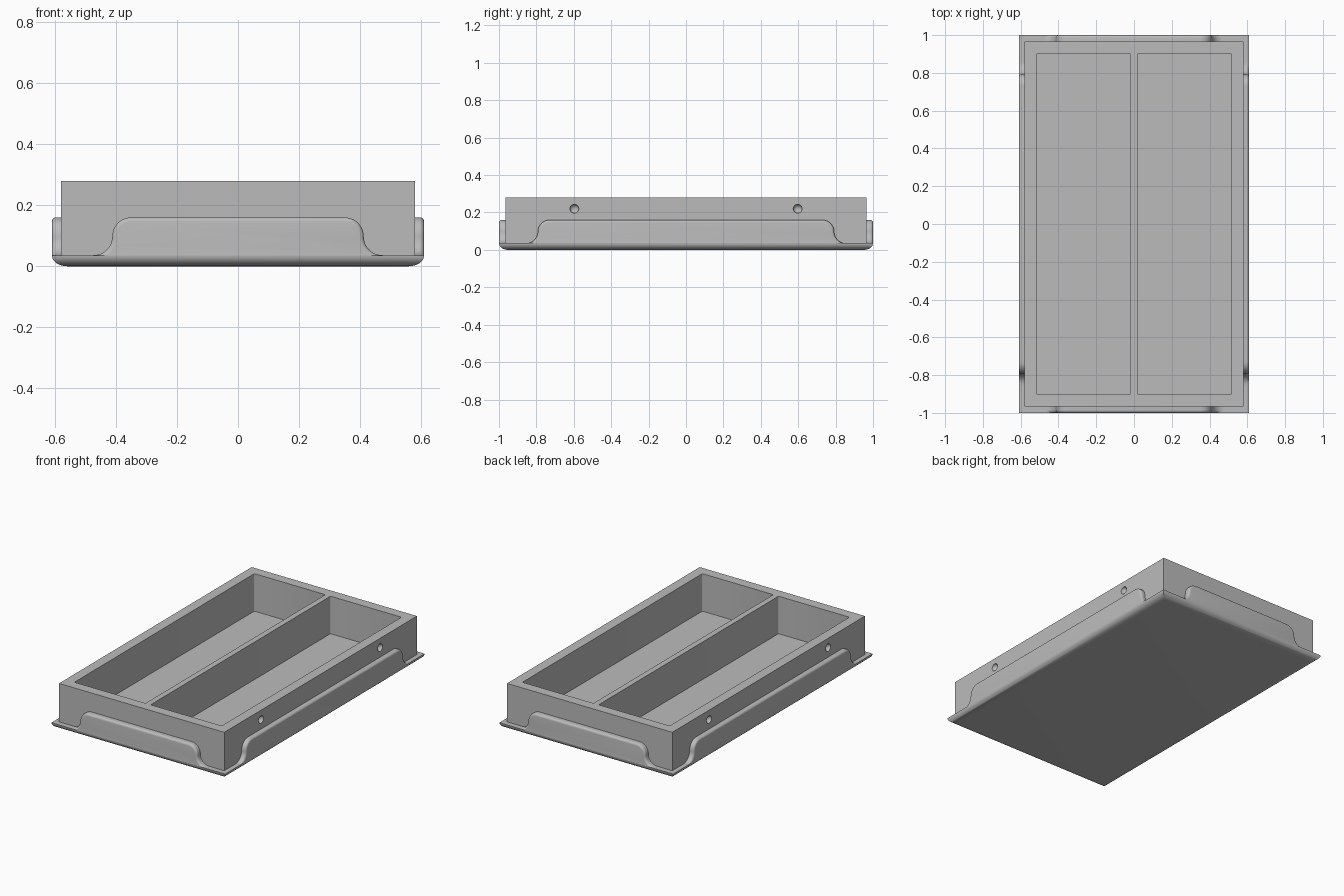
import bpy, bmesh
from math import sin, cos, pi, radians
from mathutils import Matrix

if "Cube" in bpy.data.objects:
    bpy.data.objects.remove(bpy.data.objects["Cube"], do_unlink=True)

HALF_X, HALF_Y = 0.61, 1.0        # outer tray
BOX_X, BOX_Y = 0.58, 0.966        # inner box
LIP, FLANGE_TOP, BOX_TOP = 0.036, 0.16, 0.28

grey = bpy.data.materials.new("plain grey")
grey.use_nodes = True
grey.diffuse_color = (0.5, 0.5, 0.5, 1)
grey.node_tree.nodes["Principled BSDF"].inputs["Base Color"].default_value = (0.5, 0.5, 0.5, 1)


def finish(name, bm, smooth=True):
    bmesh.ops.remove_doubles(bm, verts=bm.verts, dist=1e-5)
    bmesh.ops.recalc_face_normals(bm, faces=bm.faces)
    mesh = bpy.data.meshes.new(name)
    bm.to_mesh(mesh)
    bm.free()
    mesh.materials.append(grey)
    obj = bpy.data.objects.new(name, mesh)
    bpy.context.collection.objects.link(obj)
    bpy.ops.object.select_all(action='DESELECT')
    obj.select_set(True)
    bpy.context.view_layer.objects.active = obj
    if smooth:
        bpy.ops.object.shade_smooth_by_angle(angle=radians(35))
    return obj


def loft(bm, rings):
    """Skin closed rings of equal length and cap both ends."""
    loops = [[bm.verts.new(p) for p in ring] for ring in rings]
    n = len(loops[0])
    for a, b in zip(loops, loops[1:]):
        for i in range(n):
            j = (i + 1) % n
            bm.faces.new((a[i], a[j], b[j], b[i]))
    bm.faces.new(loops[0])
    bm.faces.new(loops[-1])


def block(bm, lo, hi):
    centre = [(a + b) / 2 for a, b in zip(lo, hi)]
    size = [b - a for a, b in zip(lo, hi)]
    m = Matrix.Translation(centre) @ Matrix.Diagonal((*size, 1))
    return bmesh.ops.create_cube(bm, size=1, matrix=m)["verts"]


# Base sheet with rounded underside edges and mitred corners
bm = bmesh.new()
rings = []
for k in range(9):
    t = k / 8 * pi / 2
    inset, z = 0.05 * (1 - sin(t)), LIP * (1 - cos(t))
    x, y = HALF_X - inset, HALF_Y - inset
    rings.append([(-x, -y, z), (x, -y, z), (x, y, z), (-x, y, z)])
loft(bm, rings)
finish("base_sheet", bm)


# Raised side flanges with S-shaped ends and a rounded outer edge
def flange_outline(half, d):
    r = (FLANGE_TOP - LIP) / 2
    mid = LIP + r
    right = []
    for k in range(13):
        t = k / 12 * pi / 2
        right.append((half + (r - d) * sin(t), mid + (r - d) * cos(t)))
    for k in range(13):
        t = k / 12 * pi / 2
        right.append((half + 2 * r - (r + d) * cos(t), max(LIP, mid - (r + d) * sin(t))))
    return right + [(-u, z) for u, z in reversed(right)]


def flange(name, angle, half, inner, outer):
    edge = 0.014
    layers = [(inner - 0.002, 0)]
    for k in range(6):
        t = k / 5 * pi / 2
        layers.append((outer - edge + edge * sin(t), edge * (1 - cos(t))))
    bm = bmesh.new()
    loft(bm, [[(u, -dist, z) for u, z in flange_outline(half, d)] for dist, d in layers])
    bmesh.ops.rotate(bm, verts=bm.verts, matrix=Matrix.Rotation(angle, 3, 'Z'))
    finish(name, bm)


flange("front_flange", 0, 0.35, BOX_Y, HALF_Y)
flange("left_flange", pi / 2, 0.73, BOX_X, HALF_X)
flange("back_flange", pi, 0.35, BOX_Y, HALF_Y)
flange("right_flange", -pi / 2, 0.73, BOX_X, HALF_X)

# Inner box, with two compartments and four side dimples cut out
bm = bmesh.new()
block(bm, (-BOX_X, -BOX_Y, LIP - 0.006), (BOX_X, BOX_Y, BOX_TOP))
box = finish("compartment_box", bm, smooth=False)

bm = bmesh.new()
for lo, hi in ((-0.517, -0.018), (0.018, 0.517)):
    block(bm, (lo, -0.902, 0.042), (hi, 0.902, BOX_TOP + 0.1))
upright = [e for e in bm.edges if abs(e.verts[0].co.z - e.verts[1].co.z) > 0.1]
bmesh.ops.bevel(bm, geom=upright, offset=0.008, segments=3, profile=0.5, affect='EDGES')
for x in (-BOX_X, BOX_X):
    for y in (-0.597, 0.597):
        bmesh.ops.create_uvsphere(bm, u_segments=24, v_segments=12, radius=0.024,
                                  matrix=Matrix.Translation((x, y, 0.22)))
cutter = finish("box_cutter", bm, smooth=False)
cutter.hide_render = True

cut = box.modifiers.new("hollows", 'BOOLEAN')
cut.operation, cut.solver, cut.object = 'DIFFERENCE', 'EXACT', cutter
bpy.ops.object.select_all(action='DESELECT')
box.select_set(True)
bpy.context.view_layer.objects.active = box
bpy.ops.object.modifier_apply(modifier=cut.name)
bpy.data.objects.remove(cutter, do_unlink=True)
bpy.ops.object.shade_smooth_by_angle(angle=radians(35))
